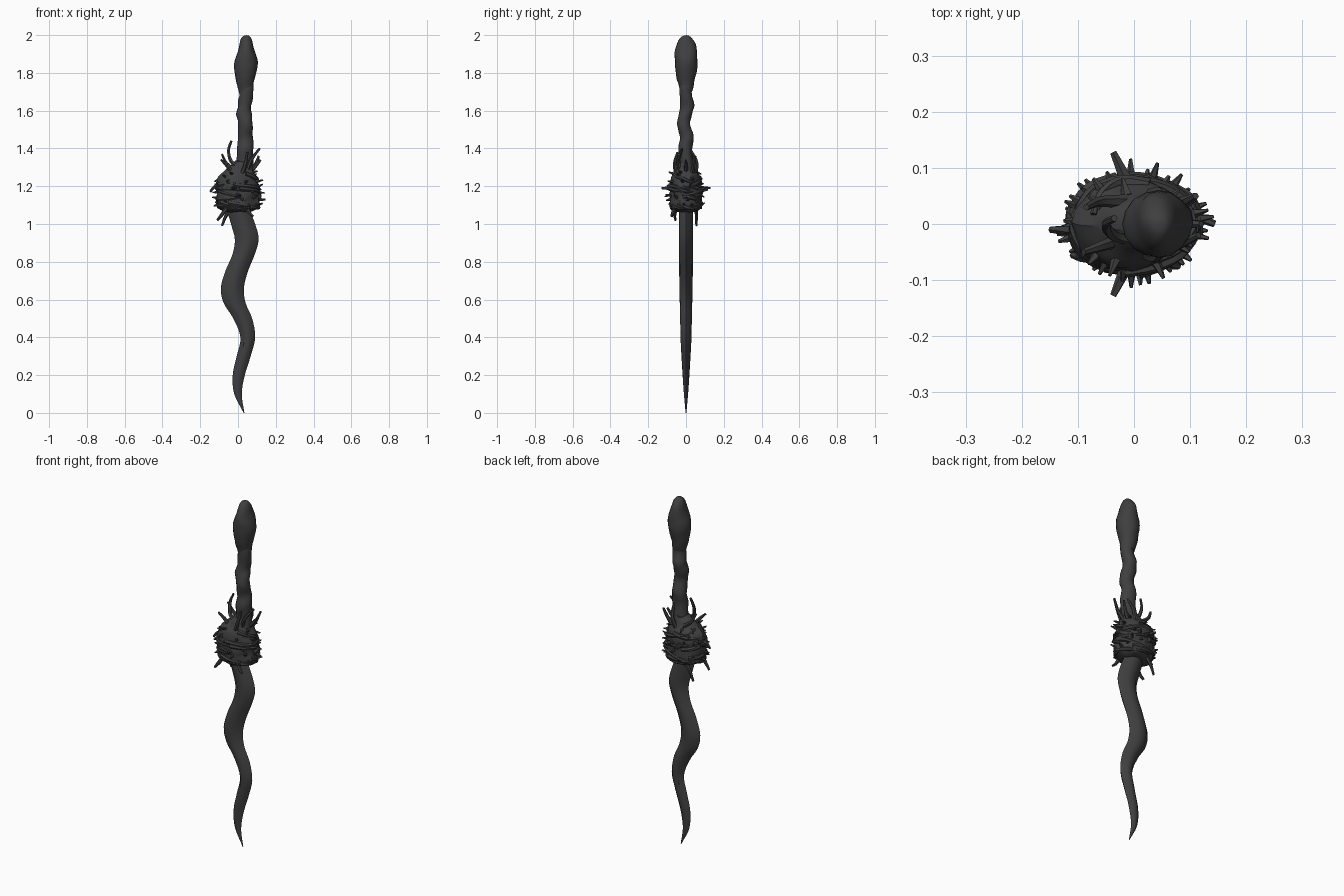
import bpy, bmesh, math, random
from mathutils import Vector, noise

random.seed(7)
dark = bpy.data.materials.new("dark_iron")
dark.diffuse_color = (0.05, 0.05, 0.05, 1)


def spline(keys, steps):
    """Catmull-Rom interpolation through tuples of numbers."""
    pts = [Vector(k) for k in keys]
    pts = [2 * pts[0] - pts[1]] + pts + [2 * pts[-1] - pts[-2]]
    out = []
    for i in range(1, len(pts) - 2):
        a, b, c, d = pts[i - 1:i + 3]
        for s in range(steps):
            t = s / steps
            out.append(0.5 * (2 * b + (c - a) * t + (2 * a - 5 * b + 4 * c - d) * t * t
                              + (3 * b - a - 3 * c + d) * t ** 3))
    return out + [pts[-2]]


def finish(bm, name, angle):
    bmesh.ops.recalc_face_normals(bm, faces=bm.faces)
    me = bpy.data.meshes.new(name)
    bm.to_mesh(me)
    bm.free()
    ob = bpy.data.objects.new(name, me)
    bpy.context.collection.objects.link(ob)
    me.materials.append(dark)
    bpy.ops.object.select_all(action='DESELECT')
    ob.select_set(True)
    bpy.context.view_layer.objects.active = ob
    bpy.ops.object.shade_smooth_by_angle(angle=math.radians(angle))
    return ob


def skin(bm, rings):
    """Bridge rings of points into a capped tube."""
    vs = [[bm.verts.new(p) for p in r] for r in rings]
    n = len(vs[0])
    for a, b in zip(vs, vs[1:]):
        for i in range(n):
            j = (i + 1) % n
            bm.faces.new((a[i], a[j], b[j], b[i]))
    bm.faces.new(vs[0][::-1])
    bm.faces.new(vs[-1])


def circle(n):
    return [(math.cos(2 * math.pi * i / n), math.sin(2 * math.pi * i / n)) for i in range(n)]


def loft(name, keys, steps, section, angle=40, rough=0.0):
    """Keys are (z, centre x, centre y, half width x, half width y)."""
    bm = bmesh.new()
    rings = []
    for z, cx, cy, rx, ry in [tuple(k) for k in spline5(keys, steps)]:
        rings.append([Vector((cx + rx * u, cy + ry * v, z)) for u, v in section])
    if rough:
        for r in rings:
            for p in r:
                p += rough * noise.noise_vector(p * 22)
    skin(bm, rings)
    return finish(bm, name, angle)


def spline5(keys, steps):
    a = spline([k[:3] for k in keys], steps)
    b = spline([(k[3], k[4], 0) for k in keys], steps)
    return [(*p, max(q[0], 0.001), max(q[1], 0.001)) for p, q in zip(a, b)]


def tube(bm, path, r0, r1, sides=6, steps=4):
    pts = spline(path, steps) if len(path) > 2 else [Vector(p) for p in path]
    rings = []
    for i, p in enumerate(pts):
        d = (pts[min(i + 1, len(pts) - 1)] - pts[max(i - 1, 0)]).normalized()
        u = d.cross(Vector((0.31, 0.8, 0.52))).normalized()
        v = d.cross(u)
        r = r0 + (r1 - r0) * i / (len(pts) - 1)
        rings.append([p + r * (c * u + s * v) for c, s in circle(sides)])
    skin(bm, rings)


# wavy blade
blade_section = [(1, 0), (0.45, 0.85), (0, 1), (-0.45, 0.85),
                 (-1, 0), (-0.45, -0.85), (0, -1), (0.45, -0.85)]
loft("blade", [
    (0.0, 0.032, 0, 0.002, 0.002), (0.1, 0.0, 0, 0.02, 0.011), (0.2, 0.004, 0, 0.032, 0.018),
    (0.3, 0.03, 0, 0.037, 0.024), (0.4, 0.052, 0, 0.039, 0.029), (0.5, 0.025, 0, 0.05, 0.031),
    (0.58, -0.017, 0, 0.058, 0.033), (0.66, -0.03, 0, 0.061, 0.035), (0.75, -0.007, 0, 0.06, 0.036),
    (0.84, 0.03, 0, 0.059, 0.037), (0.92, 0.046, 0, 0.063, 0.037), (1.0, 0.027, 0, 0.064, 0.037),
    (1.1, -0.005, 0, 0.058, 0.037), (1.2, -0.01, 0, 0.05, 0.035)], 4, blade_section, 35)

# serpent body grip
loft("grip", [
    (1.2, 0.03, 0, 0.055, 0.045), (1.32, 0.035, 0.003, 0.045, 0.036), (1.4, 0.037, -0.005, 0.043, 0.037),
    (1.46, 0.039, 0.006, 0.04, 0.036), (1.53, 0.04, -0.012, 0.037, 0.036), (1.58, 0.032, -0.004, 0.04, 0.036),
    (1.63, 0.037, 0.007, 0.036, 0.037), (1.7, 0.045, -0.003, 0.038, 0.034),
    (1.76, 0.04, 0, 0.04, 0.035)], 3, circle(14), 50, 0.006)

# serpent head
loft("head", [
    (1.7, 0.042, 0, 0.037, 0.032), (1.75, 0.038, 0, 0.046, 0.043), (1.81, 0.04, 0, 0.058, 0.056),
    (1.86, 0.043, 0, 0.061, 0.06), (1.91, 0.044, 0, 0.048, 0.058), (1.95, 0.043, 0, 0.035, 0.05),
    (1.98, 0.043, 0, 0.026, 0.036), (1.995, 0.043, 0, 0.016, 0.02),
    (2.0, 0.043, 0, 0.004, 0.005)], 3, circle(16), 50, 0.004)

# knotted core of the guard
core = [(1.065, 0, 0, 0.06, 0.05), (1.085, 0.0, 0, 0.105, 0.078), (1.14, 0.0, 0, 0.113, 0.084),
        (1.2, -0.003, 0, 0.11, 0.083), (1.25, -0.002, 0, 0.1, 0.074), (1.29, 0.01, 0, 0.072, 0.055),
        (1.33, 0.03, 0, 0.047, 0.04)]
loft("guard_core", core, 3, circle(20), 30, 0.012)


def on_core(ang, z, push=0.0):
    """Point on the guard surface at an angle and height."""
    for a, b in zip(core, core[1:]):
        if z <= b[0]:
            break
    t = (z - a[0]) / (b[0] - a[0])
    _, cx, cy, rx, ry = [p + (q - p) * t for p, q in zip(a, b)]
    return Vector((cx + (rx + push) * math.cos(ang), cy + (ry + push) * math.sin(ang), z))


# vines wrapped round the guard
bm = bmesh.new()
for i in range(16):
    a0 = i * 2.4
    z0 = random.uniform(1.09, 1.27)
    rise = random.uniform(-0.08, 0.08)
    path = [on_core(a0 + k * 0.5, min(1.3, max(1.085, z0 + rise * k / 5)), 0.003 * math.sin(k * 2 + i))
            for k in range(6)]
    tube(bm, path, 0.013, 0.006, 6, 3)
finish(bm, "guard_vines", 35)

# thorns scattered over the guard
bm = bmesh.new()
for i in range(44):
    a, z = i * 2.399, random.uniform(1.09, 1.28)
    base = on_core(a, z, -0.01)
    out = Vector((math.cos(a), math.sin(a), random.uniform(-0.5, 0.6))).normalized()
    tip = base + out * random.uniform(0.028, 0.045)
    tube(bm, [base, tip], 0.011, 0.003, 5)
for s in (-1, 1):
    tube(bm, [(-0.01, s * 0.07, 1.19), (-0.037, s * 0.128, 1.19)], 0.013, 0.006, 5)
finish(bm, "guard_thorns", 30)

# curling tendrils above and below the guard
tendrils = [
    [(0.02, -0.03, 1.29), (-0.035, -0.02, 1.33), (-0.05, 0.0, 1.39), (-0.035, 0.01, 1.44)],
    [(-0.01, 0.04, 1.28), (-0.06, 0.04, 1.32), (-0.085, 0.03, 1.37)],
    [(-0.03, -0.03, 1.27), (-0.06, -0.04, 1.31), (-0.09, -0.05, 1.34)],
    [(0.05, -0.03, 1.28), (0.07, -0.04, 1.34), (0.115, -0.02, 1.4)],
    [(0.06, 0.03, 1.26), (0.09, 0.04, 1.31), (0.11, 0.05, 1.36)],
    [(0.06, 0.0, 1.27), (0.095, 0.0, 1.31), (0.12, 0.0, 1.34)],
    [(0.03, 0.05, 1.27), (0.05, 0.055, 1.33), (0.06, 0.02, 1.4)],
    [(0.02, -0.05, 1.26), (0.04, -0.06, 1.32), (0.05, -0.045, 1.38)],
    [(-0.02, 0.05, 1.1), (-0.06, 0.055, 1.05), (-0.085, 0.055, 0.99)],
    [(-0.05, -0.05, 1.1), (-0.085, -0.06, 1.05), (-0.11, -0.055, 1.02)],
    [(0.04, -0.05, 1.1), (0.06, -0.07, 1.06), (0.08, -0.075, 1.04)],
    [(0.09, 0.0, 1.15), (0.115, 0.01, 1.13), (0.144, 0.0, 1.13)],
    [(-0.09, 0.0, 1.2), (-0.12, -0.01, 1.2), (-0.148, -0.01, 1.17)]]
bm = bmesh.new()
for path in tendrils:
    tube(bm, path, 0.013, 0.006, 6, 4)
finish(bm, "guard_tendrils", 35)
